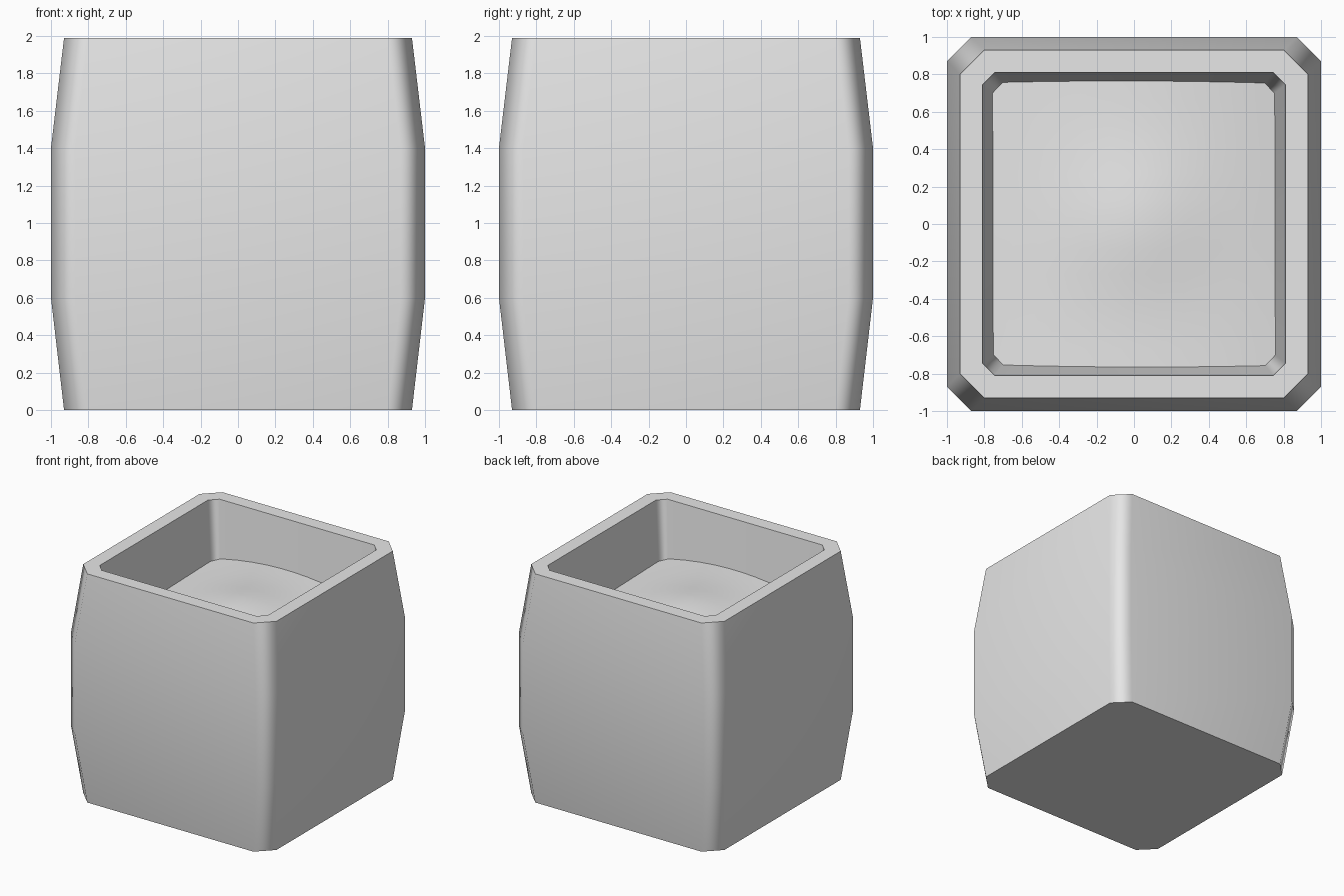
import bpy, bmesh, math

cube = bpy.data.objects.get("Cube")
if cube:
    bpy.data.objects.remove(cube, do_unlink=True)

GREY = (0.8, 0.8, 0.8, 1.0)
mat = bpy.data.materials.new("light grey")
mat.use_nodes = True
mat.diffuse_color = GREY
mat.node_tree.nodes["Principled BSDF"].inputs["Base Color"].default_value = GREY


def finish(bm, name, angle):
    bmesh.ops.recalc_face_normals(bm, faces=bm.faces)
    mesh = bpy.data.meshes.new(name)
    bm.to_mesh(mesh)
    bm.free()
    mesh.materials.append(mat)
    obj = bpy.data.objects.new(name, mesh)
    bpy.context.collection.objects.link(obj)
    bpy.ops.object.select_all(action="DESELECT")
    obj.select_set(True)
    bpy.context.view_layer.objects.active = obj
    bpy.ops.object.shade_smooth_by_angle(angle=math.radians(angle))
    return obj


def ring(bm, half, cut, z):
    """Square ring with chamfered corners."""
    a = half - cut
    corners = []
    for k in range(4):
        c, s = math.cos(k * math.pi / 2), math.sin(k * math.pi / 2)
        for x, y in ((half, -a), (half, a)):
            corners.append(bm.verts.new((x * c - y * s, x * s + y * c, z)))
    return corners


# Pot: bulging outer wall, flat rim, tapered inner wall
PROFILE = [(0.93, 0.13, 0), (1.0, 0.13, 0.6), (1.0, 0.13, 1.4),
           (0.93, 0.13, 1.99), (0.81, 0.065, 1.99), (0.73, 0.05, 1.25)]
bm = bmesh.new()
rings = [ring(bm, *p) for p in PROFILE]
for lower, upper in zip(rings, rings[1:]):
    for i in range(8):
        j = (i + 1) % 8
        bm.faces.new((lower[i], lower[j], upper[j], upper[i]))
bm.faces.new(rings[0])
bm.faces.new(rings[-1])
pot = finish(bm, "pot", 50)
weighted = pot.modifiers.new("even shading", "WEIGHTED_NORMAL")
weighted.keep_sharp = True

# Soil: gently mounded surface whose border is buried in the pot wall
bm = bmesh.new()
bmesh.ops.create_grid(bm, x_segments=12, y_segments=12, size=0.8)
for v in bm.verts:
    x, y = v.co.x / 0.8, v.co.y / 0.8
    ridge = 0.11 * (1 - x * x)
    mound = 0.05 * math.exp(-5 * (x * x + y * y))
    v.co.z = 1.46 + ridge + mound - 0.02 * x * y
soil = finish(bm, "soil", 60)
for poly in soil.data.polygons:
    if poly.normal.z < 0:
        soil.data.flip_normals()
        break
